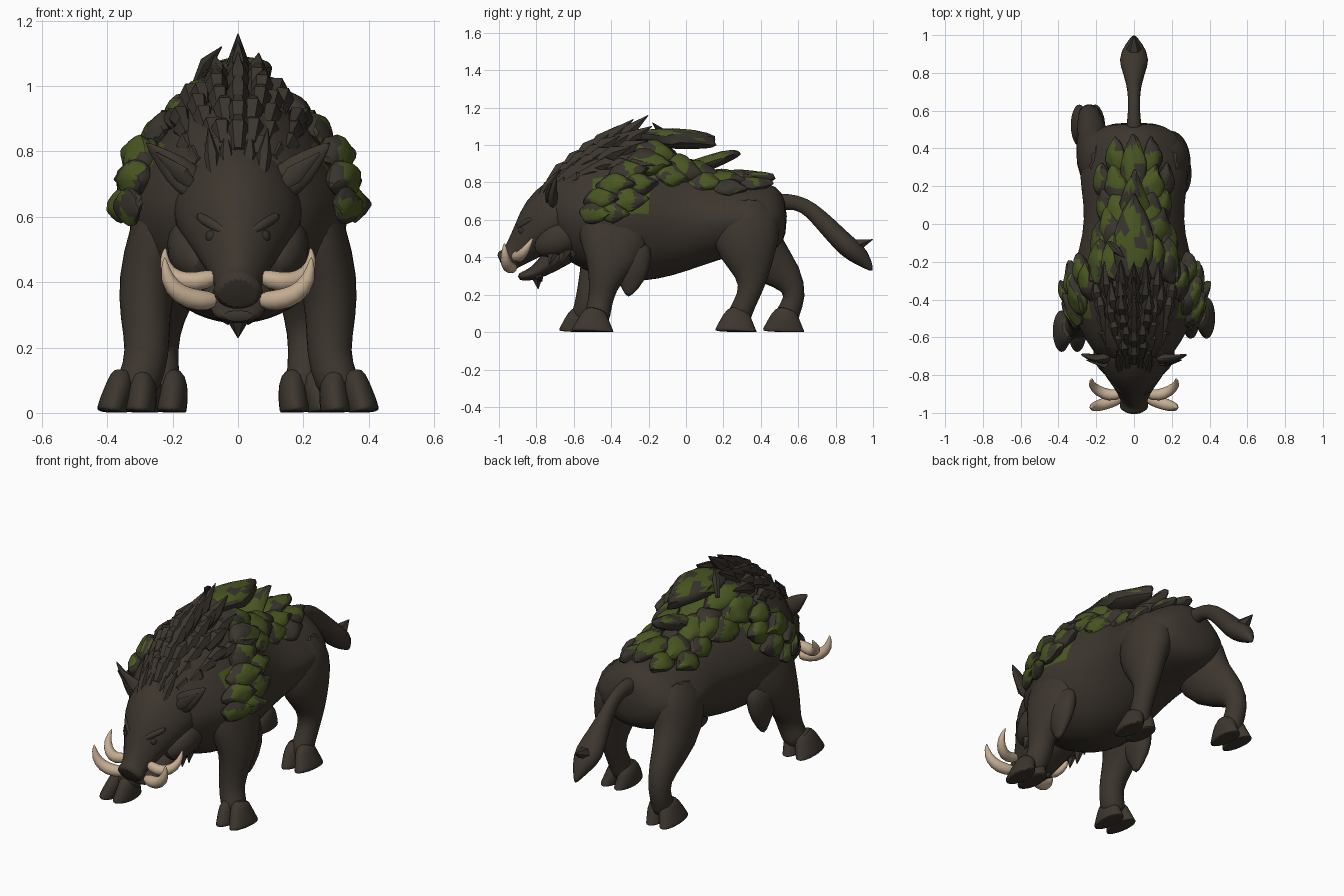
import bpy, bmesh, math, random
from mathutils import Vector, Matrix, noise

random.seed(4)
if "Cube" in bpy.data.objects:
    bpy.data.objects.remove(bpy.data.objects["Cube"])


def material(name, *rgb):
    m = bpy.data.materials.new(name)
    m.use_nodes = True
    m.diffuse_color = (*rgb, 1)
    m.node_tree.nodes["Principled BSDF"].inputs["Base Color"].default_value = (*rgb, 1)
    return m


HIDE = material("brown_hide", .047, .037, .028)
HAIR = material("dark_hair", .043, .035, .027)
ROCK = material("dark_stone", .042, .035, .027)
MOSS = material("moss_green", .068, .095, .016)
IVORY = material("ivory", .56, .42, .29)
EYE = material("eye_dark", .034, .028, .023)
PINCH = .25  # how much the torso narrows towards the spine


def finish(name, bm, mats, angle=40, levels=0):
    bmesh.ops.recalc_face_normals(bm, faces=bm.faces)
    me = bpy.data.meshes.new(name)
    bm.to_mesh(me)
    bm.free()
    ob = bpy.data.objects.new(name, me)
    bpy.context.collection.objects.link(ob)
    for m in mats:
        me.materials.append(m)
    bpy.ops.object.select_all(action='DESELECT')
    ob.select_set(True)
    bpy.context.view_layer.objects.active = ob
    bpy.ops.object.shade_smooth_by_angle(angle=math.radians(angle))
    if levels:
        mod = ob.modifiers.new("smooth", 'SUBSURF')
        mod.levels = mod.render_levels = levels


def tube(name, pts, mats, sides=14, levels=1, ref=(1, 0, 0), rule=None, pinch=0):
    """Loft elliptical rings along points of (x, y, z, half width, half height)."""
    bm = bmesh.new()
    centres = [Vector(p[:3]) for p in pts]
    rings = []
    for i, p in enumerate(pts):
        t = (centres[min(i + 1, len(pts) - 1)] - centres[max(i - 1, 0)]).normalized()
        u = Vector(ref)
        u = (u - t * u.dot(t)).normalized()
        v = t.cross(u)
        ring = []
        for k in range(sides):
            a = math.tau * k / sides
            narrow = 1 - pinch * max(0, math.sin(a))
            co = centres[i] + u * math.cos(a) * p[3] * narrow + v * math.sin(a) * p[4]
            co.z = max(co.z, 0)
            ring.append(bm.verts.new(co))
        rings.append(ring)
    for a, b in zip(rings, rings[1:]):
        for k in range(sides):
            n = (k + 1) % sides
            bm.faces.new((a[k], a[n], b[n], b[k]))
    bm.faces.new(rings[0])
    bm.faces.new(rings[-1])
    if rule:
        for f in bm.faces:
            f.material_index = rule(f.calc_center_median())
    finish(name, bm, mats, 60 if levels else 35, levels)


def spike(name, base, tip, w, h, mat=HAIR, bend=.02):
    """Pointed lock of hair, slightly arched."""
    a, b = Vector(base), Vector(tip)
    mid = a.lerp(b, .45) + Vector((0, 0, bend))
    tube(name, [(*a, w * .6, h * .6), (*mid, w, h), (*b, .002, .002)], [mat], 6, 0)


# Torso: (y, centre z, half width, half height)
BODY = [(.54, .62, .11, .09), (.49, .62, .225, .17), (.4, .61, .275, .19), (.25, .615, .295, .205),
        (.1, .61, .265, .25), (-.05, .615, .27, .32), (-.2, .635, .315, .365), (-.35, .635, .35, .365),
        (-.5, .64, .32, .335), (-.62, .63, .255, .275), (-.74, .61, .18, .195)]


def surf(y, a):
    """Point and normal on the torso at depth y, angle a from the spine."""
    for p, q in zip(BODY, BODY[1:]):
        if q[0] <= y <= p[0]:
            f = (p[0] - y) / (p[0] - q[0])
            z, w, h = (p[i] + (q[i] - p[i]) * f for i in (1, 2, 3))
            break
    s, c = math.sin(a), math.cos(a)
    w *= 1 - PINCH * max(0, c)
    return Vector((w * s, y, z + h * c)), Vector((s / w, 0, c / h)).normalized()


def mossy(c):
    wobble = .1 * noise.noise(c * 9)
    shoulder = -.52 < c.y < -.24 and .66 < c.z + wobble < .84
    back = -.22 < c.y < .2 and c.z + wobble > .86
    return int(shoulder or back)


tube("torso", [(0, y, z, w, h) for y, z, w, h in BODY], [HIDE, MOSS], 32, 1, rule=mossy, pinch=PINCH)

# Head, snout and lower jaw
tube("head", [(0, -.54, .67, .2, .22), (0, -.67, .635, .21, .2), (0, -.76, .575, .185, .165),
              (0, -.83, .5, .13, .115), (0, -.89, .435, .09, .085), (0, -.94, .392, .068, .062),
              (0, -.958, .38, .08, .068), (0, -.988, .362, .075, .063)], [HIDE], 18, pinch=.2)
tube("lower_jaw", [(0, -.6, .48, .15, .1), (0, -.7, .4, .12, .07), (0, -.78, .33, .09, .045),
                   (0, -.85, .3, .08, .03), (0, -.9, .295, .05, .02)], [HIDE])
for x in (-.05, 0, .05):
    spike("chin_tuft", (x, -.8, .33), (x * .6, -.77 - .02 * (x == 0), .27 - .04 * (x == 0)), .035, .03, bend=0)

for s in (1, -1):
    # Long pointed ears with a hollow front
    tube("ear", [(s * .1, -.7, .67, .05, .035), (s * .16, -.715, .72, .062, .03), (s * .22, -.71, .77, .045, .02),
                 (s * .285, -.69, .83, .003, .003)], [HIDE], 10, ref=(-.6, 0, .8))
    tube("ear_inner", [(s * .13, -.74, .69, .012, .006), (s * .17, -.748, .728, .03, .006),
                       (s * .25, -.72, .795, .004, .004)], [HAIR], 8, 0, ref=(-.6, 0, .8))
    # Eyes under heavy brows
    bm = bmesh.new()
    bmesh.ops.create_uvsphere(bm, u_segments=12, v_segments=8, radius=.022,
                              matrix=Matrix.Translation((s * .078, -.873, .54)))
    finish("eye", bm, [EYE], 60)
    tube("brow", [(s * .025, -.905, .545, .014, .014), (s * .07, -.885, .572, .02, .02),
                  (s * .13, -.82, .61, .012, .018)], [HIDE], 8, ref=(0, 1, 0))
    tube("cheek", [(s * .1, -.8, .43, .03, .04), (s * .14, -.74, .47, .07, .08), (s * .16, -.64, .52, .07, .1),
                   (s * .16, -.56, .56, .03, .04)], [HIDE], 12)
    # Two pairs of upswept tusks
    tube("front_tusk", [(s * .06, -.92, .345, .026, .026), (s * .12, -.94, .342, .035, .035),
                        (s * .18, -.96, .36, .033, .033), (s * .222, -.97, .41, .024, .024),
                        (s * .225, -.972, .48, .003, .003)], [IVORY], 12, ref=(0, 1, 0))
    tube("rear_tusk", [(s * .06, -.9, .42, .026, .026), (s * .13, -.91, .397, .033, .033),
                       (s * .19, -.885, .405, .031, .031), (s * .23, -.85, .45, .021, .021),
                       (s * .222, -.815, .51, .003, .003)], [IVORY], 12, ref=(0, 1, 0))
    # Jagged fur behind the jaw
    for y, z in ((-.72, .42), (-.66, .42), (-.6, .45)):
        spike("jaw_tuft", (s * .15, y + .03, z + .08), (s * .16, y - .01, z - .06), .03, .04, bend=0)


def leg(kind, s, pts, dy, dx):
    """Leg whose lower half is shifted by dy and dx, ending in a flared cloven hoof."""
    out = []
    for x, y, z, w, h in pts:
        f = max(0, min(1, (.46 - z) / .22))
        out.append((s * (x + dx * f), y + dy * f, z, w, h))
    tube(kind + "_leg", out, [HIDE])
    fx, fy = out[-1][:2]
    for k in (-1, 1):
        # Each toe widens and slopes forward to the ground
        tube(kind + "_toe", [(fx + k * .025, fy + .01, .13, .035, .05), (fx + k * .034, fy - .005, .085, .046, .08),
                             (fx + k * .04 + s * .012, fy - .01, .03, .05, .105),
                             (fx + k * .042 + s * .018, fy - .013, .004, .05, .118),
                             (fx + k * .042 + s * .018, fy - .013, .002, .048, .116)], [HIDE], 12)


FORE = [(.18, -.38, .7, .1, .18), (.235, -.385, .54, .105, .21), (.28, -.39, .4, .092, .16),
        (.285, -.435, .29, .078, .09), (.275, -.455, .18, .068, .065), (.3, -.47, .1, .07, .07),
        (.325, -.485, .05, .06, .07)]
HIND = [(.13, .31, .72, .12, .15), (.185, .32, .54, .125, .2), (.205, .33, .41, .1, .155),
        (.21, .36, .29, .068, .085), (.21, .335, .19, .055, .058), (.205, .285, .1, .06, .065),
        (.2, .28, .05, .055, .07)]
for s, fore, hind, dx in ((1, 0, 0, 0), (-1, -.07, .255, .03)):
    leg("front", s, FORE, fore, 0)
    leg("hind", s, HIND, hind, dx)
    # Pointed elbow flap behind the front leg
    tube("elbow", [(s * .25, -.33, .48, .07, .15), (s * .27, -.3, .37, .065, .13),
                   (s * .275, -.29, .285, .045, .085), (s * .275, -.31, .185, .008, .012)], [HIDE], 10)

# Tail with a forked tuft
tube("tail", [(0, .46, .69, .055, .055), (0, .54, .7, .037, .045), (0, .63, .685, .033, .042),
              (0, .71, .615, .035, .05), (0, .8, .52, .06, .058), (0, .87, .45, .09, .062),
              (0, .94, .4, .055, .055), (0, 1, .325, .004, .008)], [HIDE], 10)
spike("tail_tuft", (0, .86, .46), (0, .998, .495), .04, .035, bend=-.01)

# Mane: staggered rows of broad back-swept locks
for i in range(6):
    y = -.73 + .066 * i
    for j in range(-3, 4):
        a = math.radians(15 * j + random.uniform(-4, 4) * (j != 0))
        p, n = surf(y + .033 * (abs(j) % 2), a)
        size = (.17 + .016 * i) * (random.uniform(.8, 1) * (1 - .06 * abs(j)) if j else 1)
        lean = max(0, .6 - .19 * abs(j))
        d = Vector((n.x * .04, .78, lean)).normalized()
        spike("mane_lock", p - n * .015, p + d * size + n * .015, .035, .042, bend=.012)

# Finer locks at the top of the brow
for x in (-.07, -.03, .03, .07):
    spike("forelock", (x, -.8, .68), (x * 1.3, -.67, .87), .024, .025)


def rock(y, deg, length, width, thick, lift=.12, off=.006):
    """Pointed overlapping stone lying on the torso, with moss patches."""
    a = math.radians(deg)
    p, n = surf(y, a)
    b = (surf(y + .03, a)[0] - surf(y - .03, a)[0]).normalized() + n * lift
    b.normalize()
    t = b.cross(n).normalized()
    n = t.cross(b)
    bm = bmesh.new()
    bmesh.ops.create_icosphere(bm, subdivisions=3, radius=1)
    seed = Vector((y * 31, deg, length * 50))
    for v in bm.verts:
        c = v.co.copy()
        c *= 1 + .22 * noise.noise(c * 1.5 + seed)
        if c.y > 0:
            c.x *= 1 - .6 * c.y
        v.co = p + n * off + t * c.x * width + b * c.y * length + n * c.z * thick
    bm.normal_update()
    for f in bm.faces:
        c = f.calc_center_median()
        edge = abs((c - p).dot(b)) / length + .5 * abs((c - p).dot(t)) / width
        facing = f.normal.dot(n) > .1 and f.normal.y > -.85
        f.material_index = int(facing and noise.noise(c * 11 + seed) + .38 > .55 * edge)
    finish("mossy_stone", bm, [ROCK, MOSS], 30)


# Spine slabs
for args in ((-.08, 0, .23, .11, .055, .33, .085), (.12, 0, .19, .08, .04, .6, .05), (.32, 0, .17, .075, .035, .12, .02)):
    rock(*args)
# Back and flank stones
PAIRS = [(-.17, 24, .13, .09, .055), (-.02, 35, .12, .09, .05), (-.2, 43, .12, .085, .05), (.07, 24, .12, .075, .05),
         (.1, 41, .1, .07, .04), (.21, 25, .11, .07, .045), (.23, 42, .09, .065, .035), (.36, 25, .1, .06, .035),
         (-.08, 49, .1, .075, .04)]
# Shoulder stones, splayed outwards
SHOULDER = [(-.3, 54, .1, .07, .04), (-.25, 66, .1, .07, .045), (-.37, 67, .11, .07, .05),
            (-.3, 79, .1, .065, .04), (-.44, 78, .1, .06, .045), (-.38, 90, .09, .055, .03), (-.48, 91, .09, .06, .025)]
for s in (1, -1):
    for y, deg, *size in PAIRS:
        rock(y, s * deg, *size)
    for y, deg, *size in SHOULDER:
        rock(y, s * deg, *size, .25, .016)
# Lone upright shard
spike("stone_shard", (-.13, -.1, 1), (-.05, -.18, 1.12), .022, .022, ROCK)
